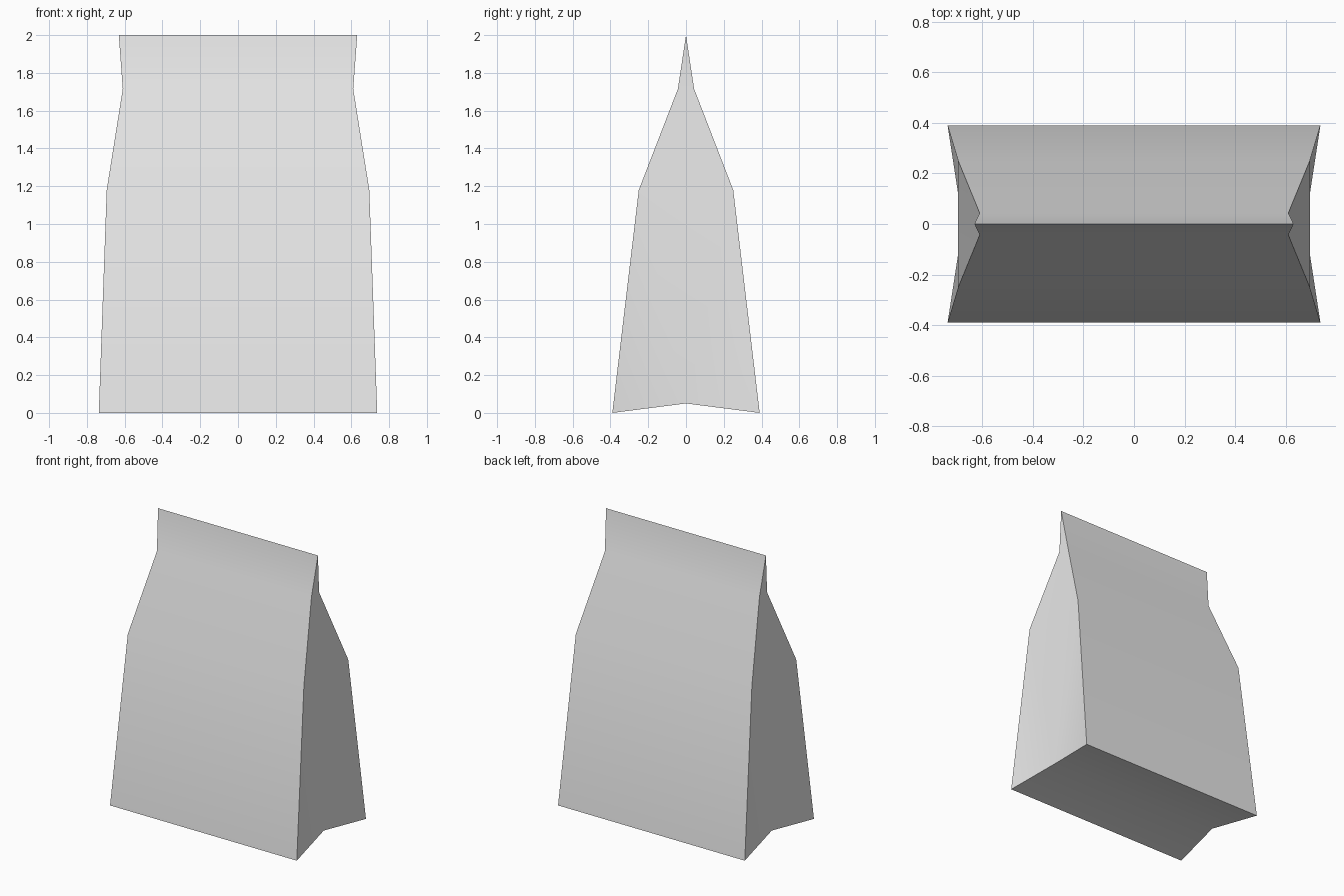
import bpy
import bmesh

cube = bpy.data.objects.get("Cube")
if cube:
    bpy.data.objects.remove(cube, do_unlink=True)

# Plain grey paper
paper = bpy.data.materials.new("grey_paper")
paper.use_nodes = True
grey = (0.8, 0.8, 0.8, 1)
paper.diffuse_color = grey
paper.node_tree.nodes["Principled BSDF"].inputs["Base Color"].default_value = grey

# Half width, half depth and height of each ring, from base to pinched top
RINGS = [(0.737, 0.39, 0), (0.695, 0.25, 1.18), (0.61, 0.043, 1.715)]
TOP_HALF_WIDTH = 0.631
FOLD_HALF_WIDTH = 0.677

bm = bmesh.new()
rings = [[bm.verts.new((sx * w, sy * d, z))
          for sx, sy in ((-1, -1), (1, -1), (1, 1), (-1, 1))]
         for w, d, z in RINGS]
top_left, top_right = [bm.verts.new((s * TOP_HALF_WIDTH, 0, 2)) for s in (-1, 1)]
fold_left, fold_right = [bm.verts.new((s * FOLD_HALF_WIDTH, 0, 0.05)) for s in (-1, 1)]

# Front and back panels, and the upper parts of the side panels
for level, (low, high) in enumerate(zip(rings, rings[1:])):
    for i in range(4):
        j = (i + 1) % 4
        if level == 0 and i in (1, 3):
            fold = fold_right if i == 1 else fold_left
            bm.faces.new((low[i], fold, high[i]))
            bm.faces.new((fold, low[j], high[j]))
            bm.faces.new((fold, high[j], high[i]))
        else:
            bm.faces.new((low[i], low[j], high[j], high[i]))

# Pinched top
a, b, c, d = rings[-1]
for face in ((a, b, top_right, top_left), (c, d, top_left, top_right),
             (b, c, top_right), (d, a, top_left)):
    bm.faces.new(face)

# Folded base
a, b, c, d = rings[0]
bm.faces.new((b, a, fold_left, fold_right))
bm.faces.new((d, c, fold_right, fold_left))
bmesh.ops.recalc_face_normals(bm, faces=bm.faces)

mesh = bpy.data.meshes.new("paper_bag")
bm.to_mesh(mesh)
bm.free()
mesh.materials.append(paper)
bag = bpy.data.objects.new("paper_bag", mesh)
bpy.context.collection.objects.link(bag)

# Soft bends, sharp panel borders
bpy.ops.object.select_all(action="DESELECT")
bag.select_set(True)
bpy.context.view_layer.objects.active = bag
bpy.ops.object.shade_smooth_by_angle()
